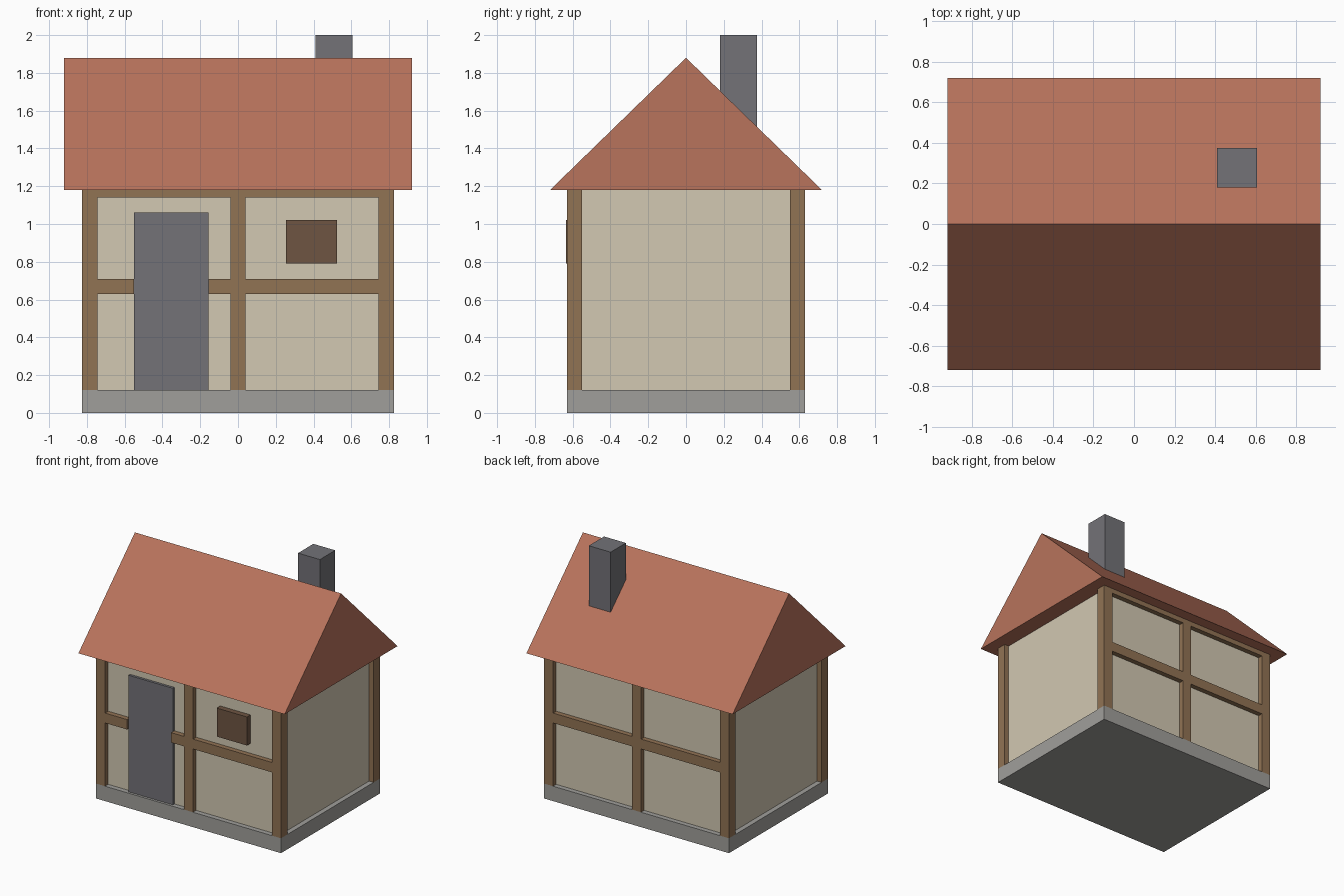
import bpy
import bmesh

if "Cube" in bpy.data.objects:
    bpy.data.objects.remove(bpy.data.objects["Cube"])


def material(name, srgb):
    """Flat colour given as 0-255 display values."""
    lin = []
    for c in srgb:
        c /= 255
        lin.append(c / 12.92 if c <= 0.04045 else ((c + 0.055) / 1.055) ** 2.4)
    m = bpy.data.materials.new(name)
    m.diffuse_color = (*lin, 1)
    m.use_nodes = True
    m.node_tree.nodes["Principled BSDF"].inputs["Base Color"].default_value = m.diffuse_color
    return m


TILE = material("roof tile red", (184, 115, 92))
PLASTER = material("cream plaster", (210, 200, 178))
TIMBER = material("timber brown", (145, 115, 84))
STONE = material("foundation grey", (160, 159, 155))
SLATE = material("slate grey", (115, 114, 119))
SHUTTER = material("dark wood", (110, 85, 66))


def add_object(name, bm, mat):
    bmesh.ops.recalc_face_normals(bm, faces=bm.faces[:])
    mesh = bpy.data.meshes.new(name)
    bm.to_mesh(mesh)
    bm.free()
    mesh.materials.append(mat)
    obj = bpy.data.objects.new(name, mesh)
    bpy.context.collection.objects.link(obj)
    return obj


def box(name, x, y, z, mat):
    """Box from (min, max) ranges on each axis."""
    bm = bmesh.new()
    bmesh.ops.create_cube(bm, size=1)
    for v in bm.verts:
        v.co = [r[0] if c < 0 else r[1] for c, r in zip(v.co, (x, y, z))]
    return add_object(name, bm, mat)


# Foundation and plastered body
box("foundation", (-0.825, 0.825), (-0.63, 0.63), (0, 0.12), STONE)
box("walls", (-0.785, 0.785), (-0.59, 0.59), (0.12, 1.18), PLASTER)

# Timber frame on front and back
for side, s in (("front", -1), ("back", 1)):
    outer = sorted((s * 0.55, s * 0.63))
    for label, x in (("left", -0.785), ("middle", 0), ("right", 0.785)):
        box(f"{side}_{label}_post", (x - 0.04, x + 0.04), outer, (0.12, 1.18), TIMBER)
    for label, x in (("left", (-0.745, -0.04)), ("right", (0.04, 0.745))):
        box(f"{side}_{label}_top_beam", x, outer, (1.14, 1.18), TIMBER)
        # The front left rail is split around the door
        if side == "front" and label == "left":
            spans = ((-0.745, -0.55), (-0.155, -0.04))
        else:
            spans = (x,)
        for i, span in enumerate(spans):
            box(f"{side}_{label}_rail_{i + 1}", span, outer, (0.63, 0.71), TIMBER)

# Door and shuttered window
box("door", (-0.55, -0.155), (-0.61, -0.57), (0.12, 1.06), SLATE)
box("window", (0.255, 0.525), (-0.635, -0.57), (0.79, 1.02), SHUTTER)

# Solid gable roof: triangular profile swept along x
bm = bmesh.new()
profile = [bm.verts.new((-0.92, y, z)) for y, z in ((-0.72, 1.18), (0.72, 1.18), (0, 1.88))]
face = bm.faces.new(profile)
swept = bmesh.ops.extrude_face_region(bm, geom=[face], use_keep_orig=True)
new_verts = [g for g in swept["geom"] if isinstance(g, bmesh.types.BMVert)]
bmesh.ops.translate(bm, verts=new_verts, vec=(1.84, 0, 0))
add_object("roof", bm, TILE)

# Chimney
box("chimney", (0.41, 0.605), (0.18, 0.375), (1.3, 2.0), SLATE)
